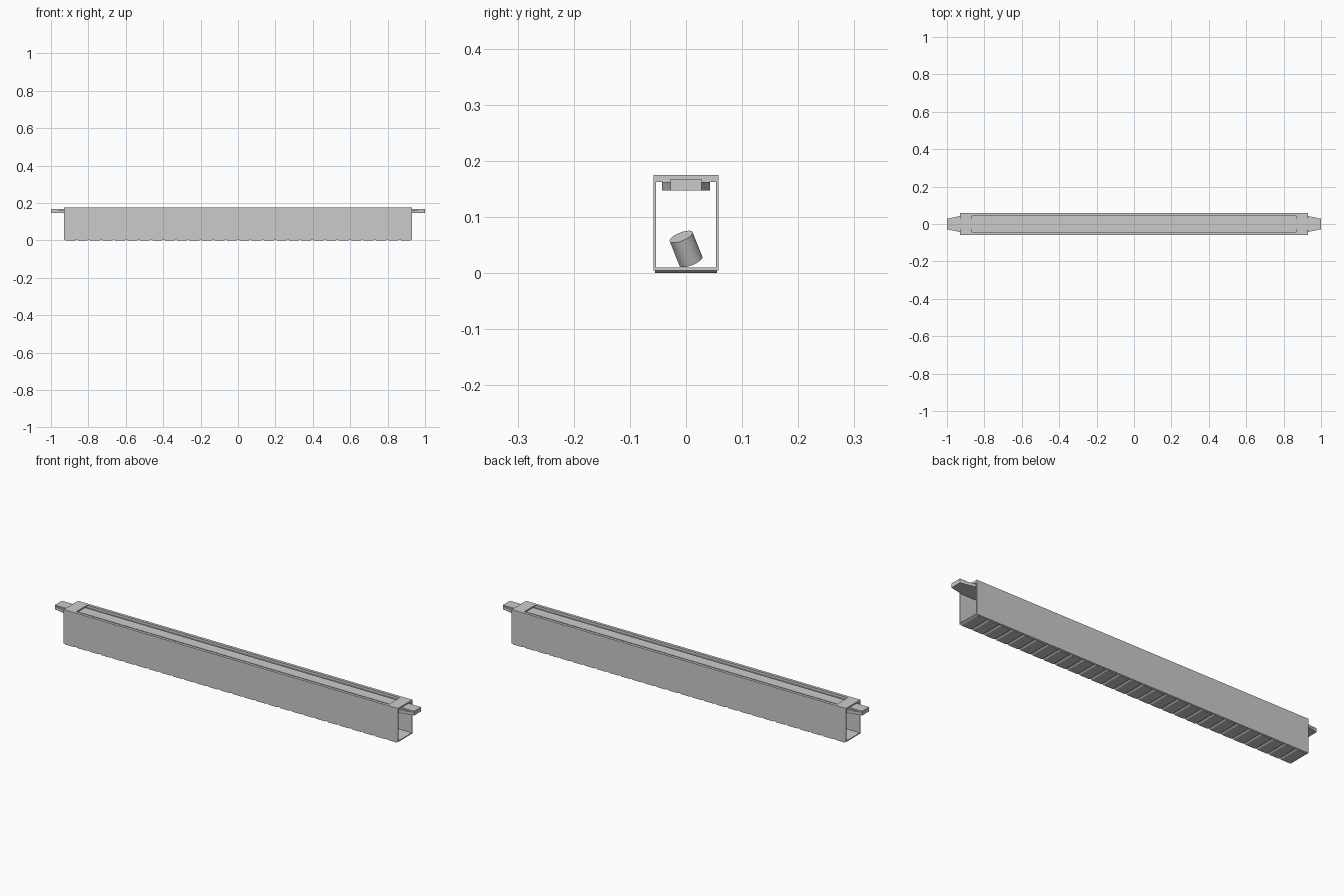
import bpy, math
from mathutils import Vector

if "Cube" in bpy.data.objects:
    bpy.data.objects.remove(bpy.data.objects["Cube"])

HALF = 0.93          # half length of the channel
N = 28               # repeated panels along the length
STEP = 2 * HALF / N


def make(name, verts, faces):
    me = bpy.data.meshes.new(name)
    me.from_pydata(verts, [], faces)
    ob = bpy.data.objects.new(name, me)
    bpy.context.collection.objects.link(ob)
    return ob


def prism(name, outline, lo, hi, axis):
    """Extrude a 2D outline along z ('z') or along y ('y')."""
    n = len(outline)
    if axis == 'z':
        v = [(a, b, lo) for a, b in outline] + [(a, b, hi) for a, b in outline]
    else:
        v = [(a, hi, b) for a, b in outline] + [(a, lo, b) for a, b in outline]
    f = [tuple(reversed(range(n))), tuple(range(n, 2 * n))]
    f += [(i, (i + 1) % n, (i + 1) % n + n, i + n) for i in range(n)]
    return make(name, v, f)


def box(name, x0, x1, y0, y1, z0, z1):
    return prism(name, [(x0, y0), (x1, y0), (x1, y1), (x0, y1)], z0, z1, 'z')


def repeat(ob):
    m = ob.modifiers.new("repeat", 'ARRAY')
    m.count = N
    m.use_relative_offset = False
    m.use_constant_offset = True
    m.constant_offset_displace = (STEP, 0, 0)


# side wall panels
for side, s in (("front", -1), ("back", 1)):
    y0, y1 = sorted((s * 0.0535, s * 0.0575))
    repeat(box(side + "_wall_panel", -HALF, -HALF + STEP, y0, y1, 0.005, 0.162))

# floor slats with chamfered lower edges
a, b = -HALF, -HALF + STEP
repeat(prism("floor_slat", [(a, 0.005), (a + 0.008, 0), (b - 0.008, 0),
                            (b, 0.005), (b, 0.01), (a, 0.01)], -0.055, 0.055, 'y'))

# top rim: frame around a long shallow pocket
for side, s in (("front", -1), ("back", 1)):
    y0, y1 = sorted((s * 0.043, s * 0.0575))
    box(side + "_top_rail", -HALF, HALF, y0, y1, 0.162, 0.175)
for side, s in (("left", -1), ("right", 1)):
    x0, x1 = sorted((s * 0.87, s * HALF))
    box(side + "_top_bridge", x0, x1, -0.043, 0.043, 0.162, 0.175)

# support plate with tapered ends, and the long centre bar
prism("support_plate", [(-1, -0.028), (-0.93, -0.043), (0.93, -0.043), (1, -0.028),
                        (1, 0.028), (0.93, 0.043), (-0.93, 0.043), (-1, 0.028)],
      0.147, 0.162, 'z')
box("centre_bar", -1, 1, -0.028, 0.028, 0.147, 0.168)

# small tilted drum inside the channel
bpy.ops.mesh.primitive_cylinder_add(vertices=32, radius=0.022, depth=0.05,
                                    location=(0, 0, 0.043))
drum = bpy.context.object
drum.name = "inner_drum"
drum.rotation_mode = 'QUATERNION'
drum.rotation_quaternion = Vector((0.35, -0.36, 0.9)).to_track_quat('Z', 'Y')
bpy.ops.object.shade_smooth_by_angle(angle=math.radians(30))
